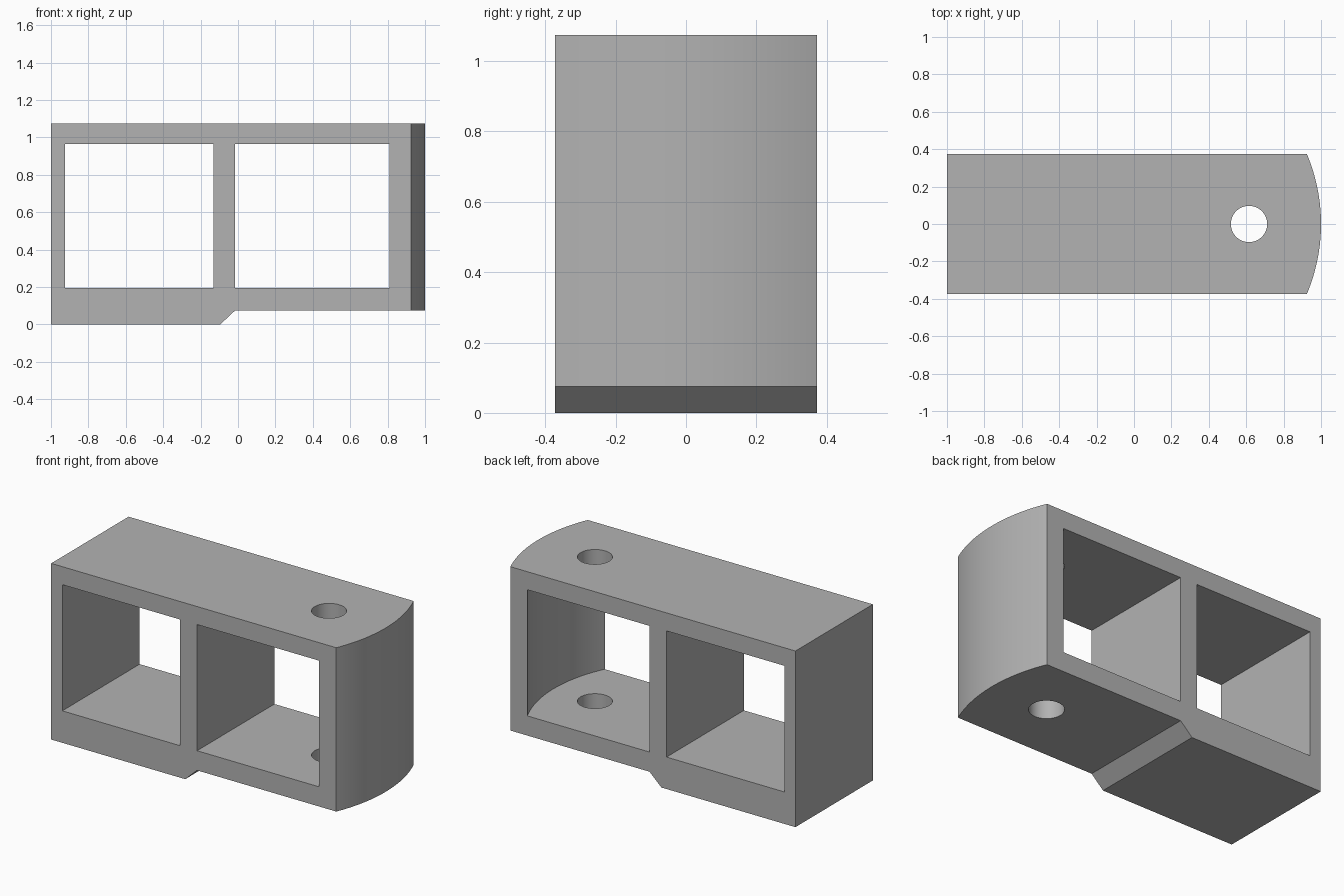
import bpy
import bmesh
import math
from mathutils import Vector

cube = bpy.data.objects.get("Cube")
if cube:
    bpy.data.objects.remove(cube, do_unlink=True)

HALF_DEPTH = 0.373
ARC_CENTRE = 0.04      # centre of the rounded end, along x
OUTER_R, INNER_R = 0.96, 0.855
FLOOR, CEILING, TOP = 0.195, 0.965, 1.075

grey = bpy.data.materials.new("light grey")
grey.use_nodes = True
colour = (0.45, 0.45, 0.45, 1)
grey.diffuse_color = colour
grey.node_tree.nodes["Principled BSDF"].inputs["Base Color"].default_value = colour


def prism(name, points, direction):
    """Extrude a closed outline of 3D points along a direction."""
    bm = bmesh.new()
    face = bm.faces.new([bm.verts.new(p) for p in points])
    result = bmesh.ops.extrude_face_region(bm, geom=[face])
    verts = [v for v in result["geom"] if isinstance(v, bmesh.types.BMVert)]
    bmesh.ops.translate(bm, verts=verts, vec=Vector(direction))
    bmesh.ops.recalc_face_normals(bm, faces=bm.faces)
    mesh = bpy.data.meshes.new(name)
    bm.to_mesh(mesh)
    bm.free()
    mesh.materials.append(grey)
    obj = bpy.data.objects.new(name, mesh)
    bpy.context.collection.objects.link(obj)
    return obj


def round_ended(name, left, radius, half, bottom, top, steps=32):
    """Block with a straight left end and an arc for its right end."""
    sweep = math.asin(half / radius)
    angles = [sweep * (2 * i / steps - 1) for i in range(steps + 1)]
    arc = [(ARC_CENTRE + radius * math.cos(a), radius * math.sin(a), bottom) for a in angles]
    outline = [(left, half, bottom), (left, -half, bottom)] + arc
    return prism(name, outline, (0, 0, top - bottom))


def boolean(target, cutter, operation):
    mod = target.modifiers.new(cutter.name, "BOOLEAN")
    mod.object, mod.operation, mod.solver = cutter, operation, "EXACT"
    bpy.context.view_layer.objects.active = target
    bpy.ops.object.modifier_apply(modifier=mod.name)
    bpy.data.objects.remove(cutter, do_unlink=True)


# Body with a rounded end, its underside stepped by a sloped shoulder
body = round_ended("frame_body", -1, OUTER_R, HALF_DEPTH, 0, TOP, 48)
step = [(-0.095, 0), (-0.175, -0.075), (1.2, -0.075), (1.2, 0.075), (-0.015, 0.075)]
boolean(body, prism("underside_step", [(x, -1, z) for x, z in step], (0, 2, 0)), "DIFFERENCE")

# Square window, and a second window whose end wall follows the rounded end
square = [(-0.925, FLOOR), (-0.13, FLOOR), (-0.13, CEILING), (-0.925, CEILING)]
boolean(body, prism("square_window", [(x, -1, z) for x, z in square], (0, 2, 0)), "DIFFERENCE")
boolean(body, round_ended("curved_window", -0.015, INNER_R, HALF_DEPTH + 0.03, FLOOR, CEILING, 48),
        "DIFFERENCE")

# Pin hole through the top and bottom walls
ring = [math.tau * i / 64 for i in range(64)]
circle = [(0.615 + 0.097 * math.cos(a), 0.097 * math.sin(a), -0.5) for a in ring]
boolean(body, prism("pin_hole", circle, (0, 0, 2)), "DIFFERENCE")

bpy.ops.object.select_all(action="DESELECT")
body.select_set(True)
bpy.context.view_layer.objects.active = body
bpy.ops.object.shade_smooth_by_angle(angle=math.radians(20))
